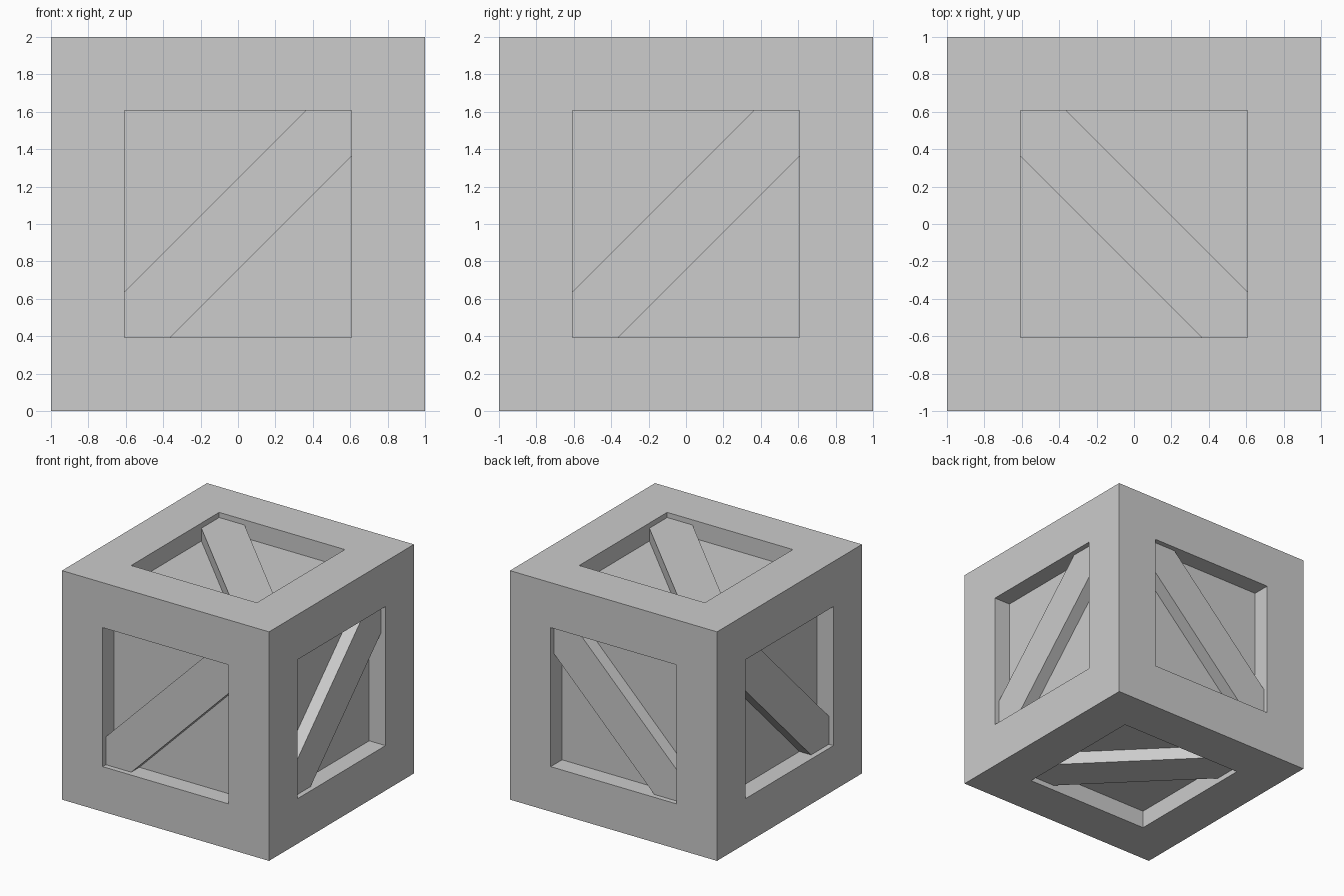
import bpy
import bmesh
from mathutils import Vector

HALF = 1.0        # half the crate size
OPEN = 0.607      # half the panel opening
PANEL = 0.157     # recess depth of the panels
BRACE = 0.045     # recess depth of the braces
CUT = 0.245       # brace offset from the opening corner, along the edge

cube = bpy.data.objects.get("Cube")
if cube:
    bpy.data.objects.remove(cube, do_unlink=True)

grey = bpy.data.materials.new("light_grey")
grey.use_nodes = True
colour = (0.604, 0.604, 0.604, 1)
grey.diffuse_color = colour
grey.node_tree.nodes["Principled BSDF"].inputs["Base Color"].default_value = colour


def add_object(name, bm):
    bmesh.ops.recalc_face_normals(bm, faces=bm.faces)
    mesh = bpy.data.meshes.new(name)
    bm.to_mesh(mesh)
    bm.free()
    mesh.materials.append(grey)
    obj = bpy.data.objects.new(name, mesh)
    obj.location.z = HALF
    bpy.context.collection.objects.link(obj)


# Crate body: a cube with a square recess in every side
bm = bmesh.new()
bmesh.ops.create_cube(bm, size=2 * HALF)
sides = bm.faces[:]
bmesh.ops.inset_individual(bm, faces=sides, thickness=HALF - OPEN,
                           use_even_offset=True)
panels = bmesh.ops.extrude_discrete_faces(bm, faces=sides)["faces"]
for face in panels:
    face.normal_update()
    inward = face.normal * -PANEL
    bmesh.ops.translate(bm, verts=face.verts[:], vec=inward)
add_object("crate_body", bm)


# Diagonal brace running from corner (-u, -v) to corner (+u, +v) of an opening
def add_brace(name, u, v, normal):
    a, b = OPEN, OPEN - CUT
    outline = [(-a, -a), (-b, -a), (a, b), (a, a), (b, a), (-a, -b)]
    low, high = HALF - PANEL, HALF - BRACE
    bm = bmesh.new()
    face = bm.faces.new([bm.verts.new(u * s + v * t + normal * low)
                         for s, t in outline])
    ext = bmesh.ops.extrude_face_region(bm, geom=[face], use_keep_orig=True)
    top = [e for e in ext["geom"] if isinstance(e, bmesh.types.BMVert)]
    bmesh.ops.translate(bm, verts=top, vec=normal * (high - low))
    add_object(name, bm)


X, Y, Z = Vector((1, 0, 0)), Vector((0, 1, 0)), Vector((0, 0, 1))
for plus, minus, u, v, n in (("back", "front", X, Z, Y),
                             ("left", "right", Y, Z, X),
                             ("top", "bottom", X, -Y, Z)):
    add_brace(plus + "_brace", u, v, n)
    add_brace(minus + "_brace", u, v, -n)
